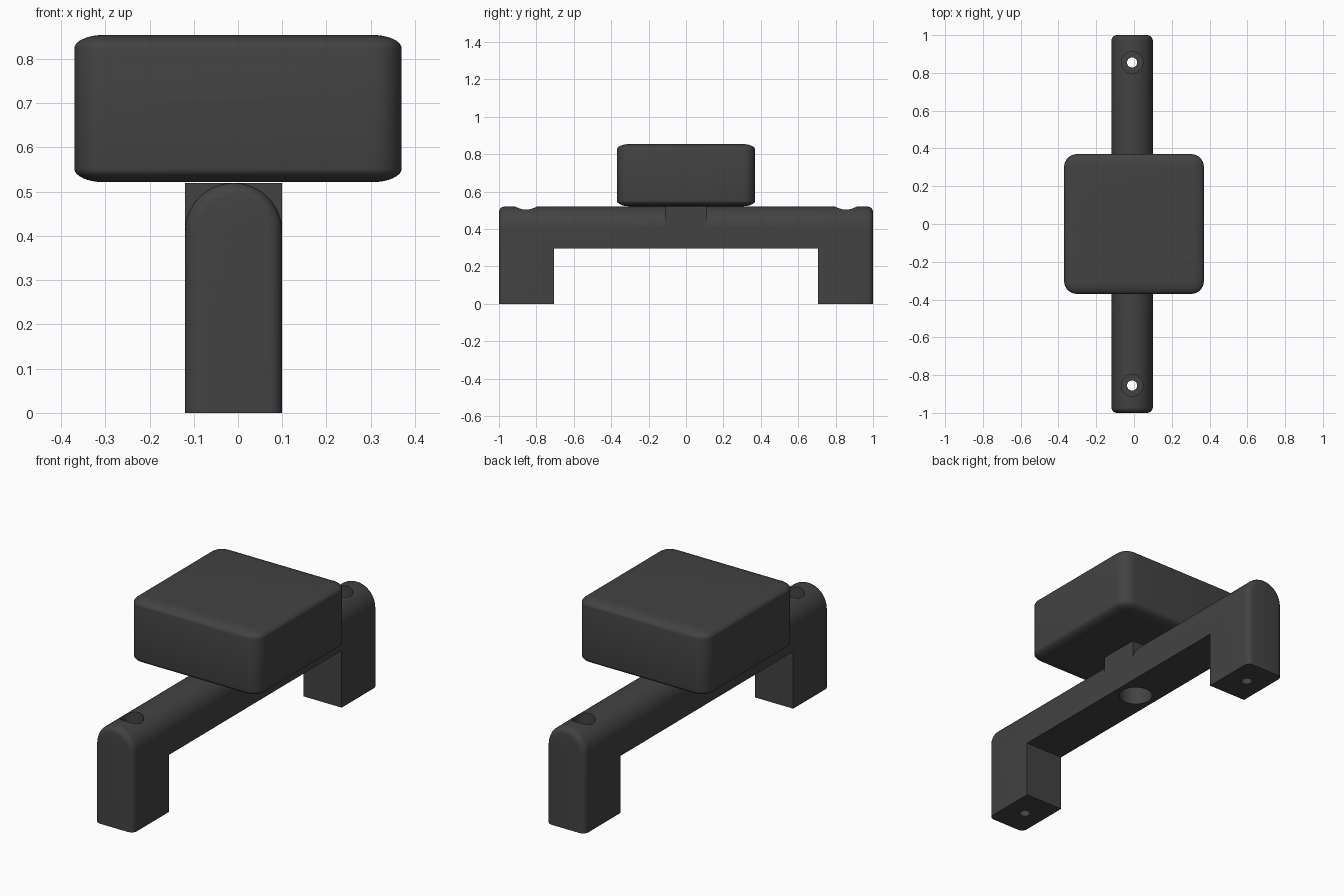
import bpy, bmesh, math

if "Cube" in bpy.data.objects:
    bpy.data.objects.remove(bpy.data.objects["Cube"])

charcoal = bpy.data.materials.new("charcoal")
charcoal.diffuse_color = (0.055, 0.055, 0.055, 1)
charcoal.use_nodes = True
charcoal.node_tree.nodes["Principled BSDF"].inputs["Base Color"].default_value = charcoal.diffuse_color
CX = -0.01      # centre line of the bar
R = 0.11        # half width of the bar
ROUND = 0.03    # rounding of the bar ends


def add_object(name, bm):
    bmesh.ops.recalc_face_normals(bm, faces=bm.faces)
    mesh = bpy.data.meshes.new(name)
    bm.to_mesh(mesh)
    bm.free()
    mesh.materials.append(charcoal)
    ob = bpy.data.objects.new(name, mesh)
    bpy.context.collection.objects.link(ob)
    return ob


def box(name, lo, hi):
    bm = bmesh.new()
    bmesh.ops.create_cube(bm, size=1)
    for v in bm.verts:
        v.co = [(a + b) / 2 + c * (b - a) for a, b, c in zip(lo, hi, v.co)]
    return add_object(name, bm)


def cylinder(name, y, radius, z0, z1):
    bm = bmesh.new()
    bmesh.ops.create_cone(bm, cap_ends=True, segments=32, radius1=radius,
                          radius2=radius, depth=z1 - z0)
    bmesh.ops.translate(bm, verts=bm.verts, vec=(CX, y, (z0 + z1) / 2))
    return add_object(name, bm)


def activate(ob):
    bpy.ops.object.select_all(action='DESELECT')
    ob.select_set(True)
    bpy.context.view_layer.objects.active = ob


def combine(ob, tool, operation):
    mod = ob.modifiers.new("boolean", 'BOOLEAN')
    mod.operation, mod.object, mod.solver = operation, tool, 'EXACT'
    activate(ob)
    bpy.ops.object.modifier_apply(modifier=mod.name)
    bpy.data.objects.remove(tool)


def smooth(ob, angle=35):
    activate(ob)
    bpy.ops.object.shade_smooth_by_angle(angle=math.radians(angle))


# Arched bar: round-topped sections lofted along y, with rounded ends
stations = []
for i in range(6):
    a = math.pi / 2 * i / 5
    stations.append((-1 + ROUND * (1 - math.sin(a)), ROUND * (1 - math.cos(a))))
stations = stations[::-1]
stations += [(-y, d) for y, d in reversed(stations)]
bm = bmesh.new()
rings = []
for y, d in stations:
    r = R - d
    ring = [bm.verts.new((CX + r, y, 0))]
    for i in range(33):
        a = math.pi * i / 32
        ring.append(bm.verts.new((CX + r * math.cos(a), y, 0.41 + r * math.sin(a))))
    ring.append(bm.verts.new((CX - r, y, 0)))
    rings.append(ring)
for p, q in zip(rings, rings[1:]):
    for i in range(len(p)):
        j = (i + 1) % len(p)
        bm.faces.new((p[i], p[j], q[j], q[i]))
bm.faces.new(rings[0])
bm.faces.new(rings[-1])
bar = add_object("handle_bar", bm)

# Flat mounting block in the middle and the open space between the legs
combine(bar, box("mounting_block", (CX - R, -0.11, 0.35), (CX + R, 0.11, 0.52)), 'UNION')
combine(bar, box("leg_gap", (-0.5, -0.705, -0.2), (0.5, 0.705, 0.295)), 'DIFFERENCE')

# Screw holes with wider head recesses, and the central bore from below
for y in (-0.855, 0.855):
    combine(bar, cylinder("screw_hole", y, 0.027, -0.1, 0.7), 'DIFFERENCE')
    combine(bar, cylinder("screw_recess", y, 0.057, 0.44, 0.7), 'DIFFERENCE')
combine(bar, cylinder("centre_bore", 0, 0.082, 0.2, 0.47), 'DIFFERENCE')
smooth(bar)

# Square rounded knob, bevelled as a cube and then flattened
bm = bmesh.new()
bmesh.ops.create_cube(bm, size=0.74)
bmesh.ops.bevel(bm, geom=bm.edges[:], offset=0.068, offset_type='OFFSET',
                segments=8, profile=0.5, affect='EDGES')
for v in bm.verts:
    v.co.z = 0.688 + v.co.z * 0.333 / 0.74
knob = add_object("square_knob", bm)
smooth(knob)
